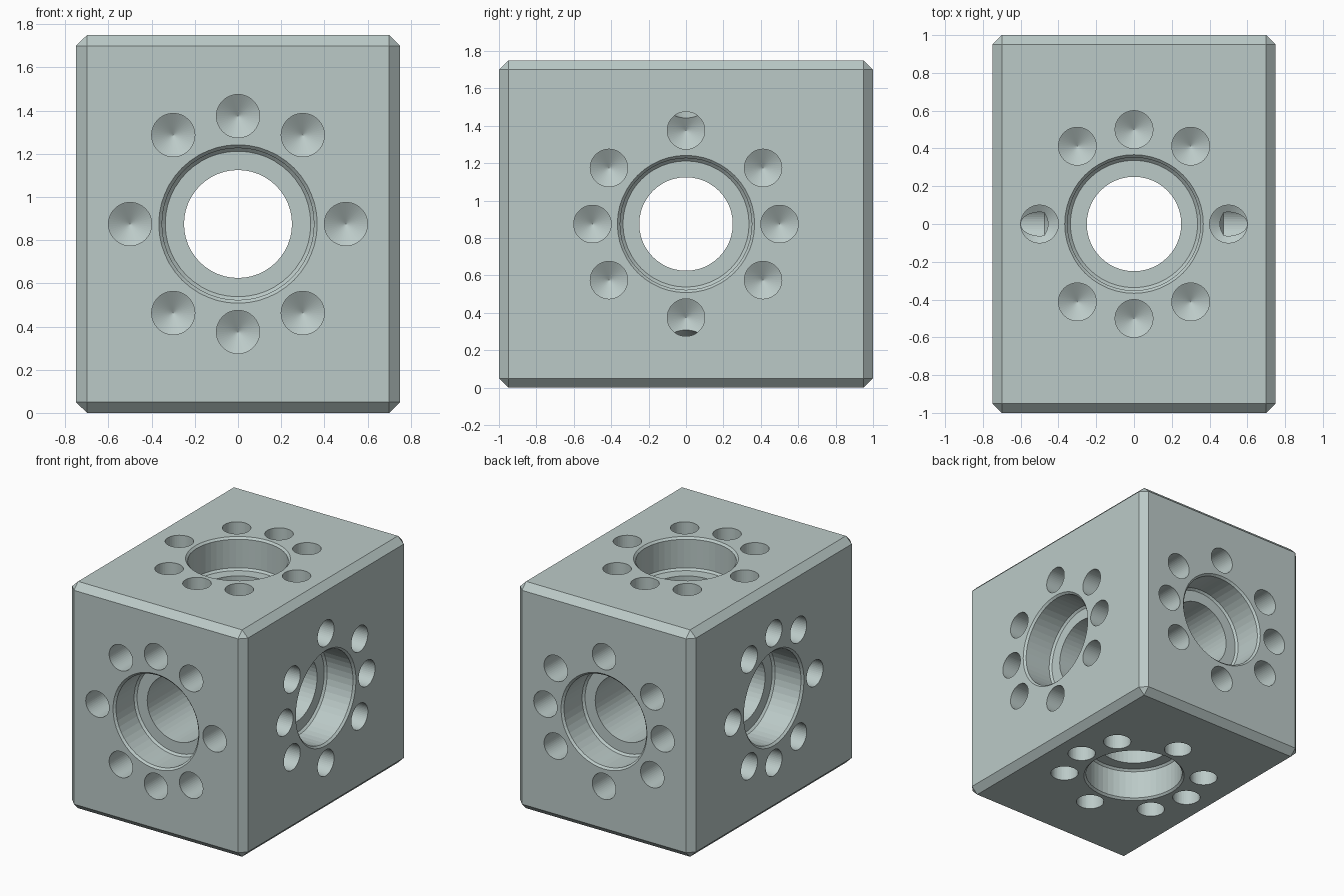
import bpy, bmesh, math
from mathutils import Matrix, Vector

if "Cube" in bpy.data.objects:
    bpy.data.objects.remove(bpy.data.objects["Cube"])

SIZE = Vector((1.5, 2.0, 1.75))
MID = Vector((0, 0, SIZE.z / 2))
SIDES = 48

steel = bpy.data.materials.new("pale grey green")
steel.diffuse_color = (0.50, 0.59, 0.575, 1)
steel.use_nodes = True
steel.node_tree.nodes["Principled BSDF"].inputs["Base Color"].default_value = steel.diffuse_color


def link(name, bm):
    mesh = bpy.data.meshes.new(name)
    bmesh.ops.recalc_face_normals(bm, faces=bm.faces)
    bm.to_mesh(mesh)
    bm.free()
    ob = bpy.data.objects.new(name, mesh)
    bpy.context.collection.objects.link(ob)
    mesh.materials.append(steel)
    return ob


def lathe(bm, profile, matrix):
    """Closed solid of revolution about z from (radius, height) points."""
    rings = []
    for r, h in profile:
        if r == 0:
            rings.append([bm.verts.new(matrix @ Vector((0, 0, h)))] * SIDES)
        else:
            rings.append([bm.verts.new(matrix @ Vector((
                r * math.cos(2 * math.pi * i / SIDES),
                r * math.sin(2 * math.pi * i / SIDES), h))) for i in range(SIDES)])
    for a, b in zip(rings, rings[1:]):
        for i in range(SIDES):
            j = (i + 1) % SIDES
            bm.faces.new(list(dict.fromkeys((a[i], a[j], b[j], b[i]))))
    for ring in (rings[0], rings[-1]):
        if ring[0] is not ring[1]:
            bm.faces.new(ring)


def face_frame(axis, sign):
    """Matrix whose local z points out of the given box face, at its centre."""
    n = Vector((0, 0, 0))
    n[axis] = sign
    u = Vector((0, 1, 0)) if axis == 0 else Vector((1, 0, 0))
    v = n.cross(u)
    m = Matrix((u, v, n)).transposed().to_4x4()
    m.translation = MID + n * SIZE[axis] / 2
    return m


# Chamfered block
bm = bmesh.new()
bmesh.ops.create_cube(bm, size=1, matrix=Matrix.Translation(MID) @ Matrix.Diagonal((*SIZE, 1)))
bmesh.ops.bevel(bm, geom=bm.edges[:], offset=0.05, segments=1, affect='EDGES')
block = link("block", bm)

cutters = []

# Stepped through bores, with a chamfered recess at both ends
for axis in range(3):
    half = SIZE[axis] / 2
    end = [(0.367, 0.1), (0.367, 0), (0.352, -0.015), (0.352, -0.235), (0.337, -0.25), (0.25, -0.25)]
    profile = [(r, half + h) for r, h in end] + [(r, -half - h) for r, h in reversed(end)]
    m = face_frame(axis, 1)
    m.translation = MID
    bm = bmesh.new()
    lathe(bm, profile, m)
    cutters.append(link("bore_cutter", bm))

# Eight drilled holes with conical bottoms around each bore;
# the diagonal holes swap their spacing on opposite faces
drill = [(0.1, 0.1), (0.1, -0.275), (0, -0.335)]
for axis in range(3):
    for sign in (1, -1):
        wide = (axis == 0 and sign == 1) or (axis == 1 and sign == 1) or (axis == 2 and sign == -1)
        a, b = (0.412, 0.3) if wide else (0.3, 0.412)
        spots = [(0.5, 0), (-0.5, 0), (0, 0.5), (0, -0.5)]
        spots += [(i * a, j * b) for i in (1, -1) for j in (1, -1)]
        bm = bmesh.new()
        for u, v in spots:
            lathe(bm, drill, face_frame(axis, sign) @ Matrix.Translation((u, v, 0)))
        cutters.append(link("drill_cutter", bm))

# Cut everything out of the block
bpy.context.view_layer.objects.active = block
for cutter in cutters:
    mod = block.modifiers.new("cut", 'BOOLEAN')
    mod.operation = 'DIFFERENCE'
    mod.solver = 'EXACT'
    mod.object = cutter
    bpy.ops.object.modifier_apply(modifier=mod.name)
    bpy.data.objects.remove(cutter)
